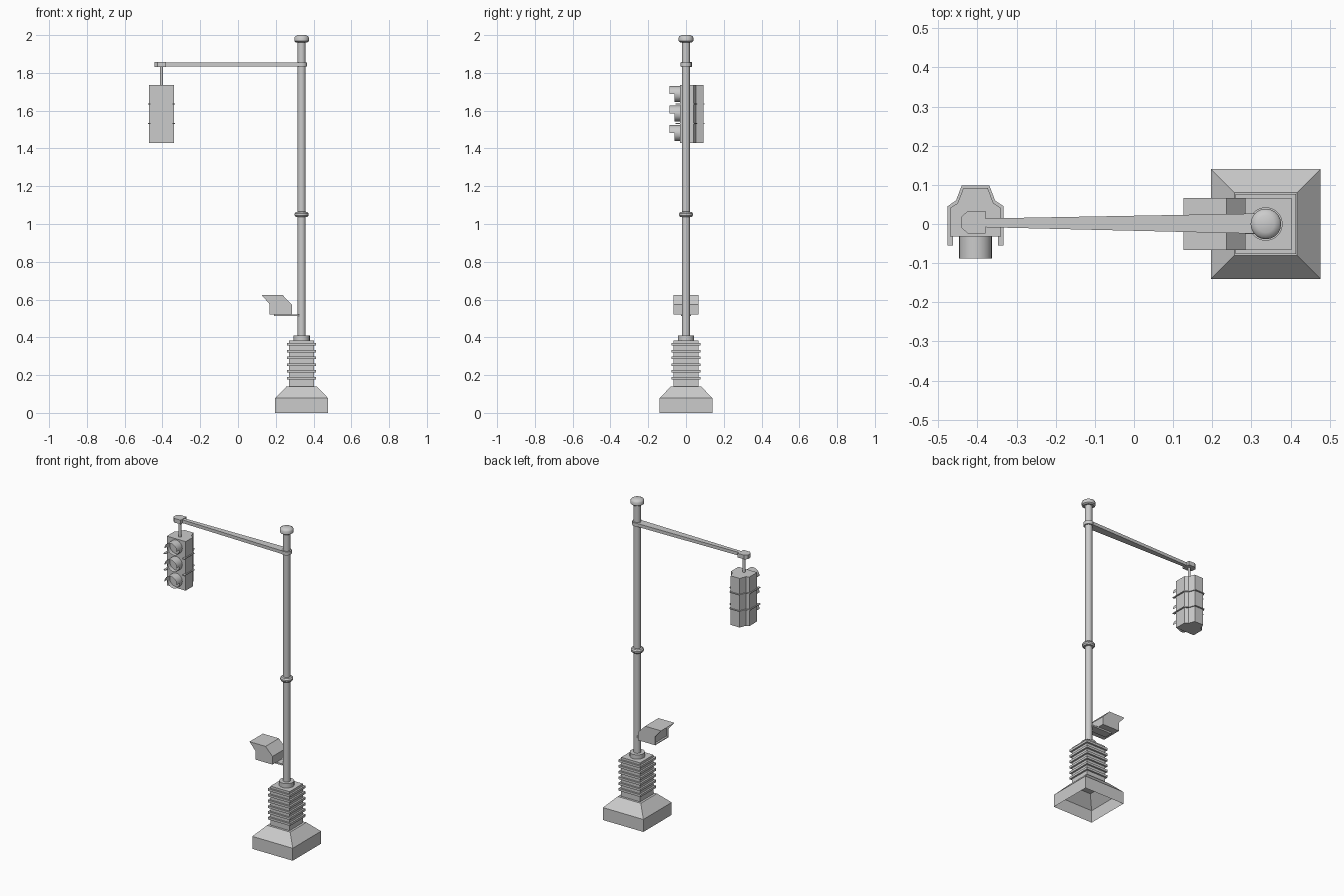
import bpy, bmesh, math

if "Cube" in bpy.data.objects:
    bpy.data.objects.remove(bpy.data.objects["Cube"])

PX, LX = 0.337, -0.405          # pole and lamp centre lines


def finish(name, bm, smooth=False):
    bmesh.ops.recalc_face_normals(bm, faces=bm.faces)
    me = bpy.data.meshes.new(name)
    bm.to_mesh(me)
    bm.free()
    ob = bpy.data.objects.new(name, me)
    bpy.context.collection.objects.link(ob)
    if smooth:
        bpy.ops.object.select_all(action='DESELECT')
        ob.select_set(True)
        bpy.context.view_layer.objects.active = ob
        bpy.ops.object.shade_smooth_by_angle(angle=math.radians(35))
    return ob


def lathe(name, profile, x, y=0, segs=20, square=False, bottom=True):
    """Revolve (radius, z) pairs; square=True gives four sides, radius = half width."""
    bm = bmesh.new()
    n, k, off = (4, math.sqrt(2), math.pi / 4) if square else (segs, 1, 0)
    rings = [[bm.verts.new((x + r * k * math.cos(off + i * math.tau / n),
                            y + r * k * math.sin(off + i * math.tau / n), z))
              for i in range(n)] for r, z in profile]
    for a, b in zip(rings, rings[1:]):
        for i in range(n):
            bm.faces.new((a[i], a[(i + 1) % n], b[(i + 1) % n], b[i]))
    bm.faces.new(rings[-1])
    if bottom:
        bm.faces.new(rings[0])
    return finish(name, bm, not square)


def prism(name, pts, lo, hi, axis='Z'):
    """Extrude an outline: (x, y) along Z or (x, z) along Y."""
    bm = bmesh.new()
    place = (lambda p, h: (p[0], p[1], h)) if axis == 'Z' else (lambda p, h: (p[0], h, p[1]))
    a = [bm.verts.new(place(p, lo)) for p in pts]
    b = [bm.verts.new(place(p, hi)) for p in pts]
    bm.faces.new(a)
    bm.faces.new(b)
    for i in range(len(pts)):
        j = (i + 1) % len(pts)
        bm.faces.new((a[i], a[j], b[j], b[i]))
    return finish(name, bm)


def mirrored(half, cx):
    """Complete a half outline (dx, y) around x = cx."""
    return [(cx - d, y) for d, y in half] + [(cx + d, y) for d, y in reversed(half)]


# Hollow plinth, open underneath
lathe("base_plinth", [(0.14, 0), (0.14, 0.078), (0.08, 0.14)], PX, square=True, bottom=False)

# Ribbed square column
ribs = [(0.066, 0.14)]
for i in range(6):
    z = 0.184 + i * 0.0358
    ribs += [(0.066, z - 0.007), (0.077, z - 0.007), (0.077, z + 0.007), (0.066, z + 0.007)]
lathe("ribbed_column", ribs + [(0.066, 0.384)], PX, square=True)

# Pole with its collars and cap
lathe("pole_foot", [(0.043, 0.384), (0.043, 0.411)], PX)
lathe("pole", [(0.021, 0.40), (0.021, 1.98)], PX)
lathe("pole_ring", [(0.021, 1.036), (0.031, 1.038), (0.037, 1.046), (0.037, 1.055),
                    (0.031, 1.063), (0.021, 1.065)], PX)
lathe("pole_cap", [(0.031, 1.962), (0.039, 1.968), (0.039, 1.986), (0.035, 1.993),
                   (0.022, 2.0)], PX)
lathe("arm_collar", [(0.029, 1.833), (0.029, 1.855)], PX)

# Tapered arm and its chamfered end block
prism("arm", [(-0.39, -0.008), (0.325, -0.025), (0.325, 0.027), (-0.39, 0.014)], 1.834, 1.854)
prism("arm_end", [(-0.38, -0.024), (-0.425, -0.024), (-0.441, -0.010), (-0.441, 0.019),
                  (-0.425, 0.033), (-0.38, 0.033)], 1.831, 1.857)
lathe("hanger_rod", [(0.008, 1.73), (0.008, 1.84)], LX, 0.005, segs=12)

# Signal housing and the wider plates between its sections
prism("signal_housing", mirrored([(0.065, -0.032), (0.065, 0.041), (0.046, 0.053),
                                  (0.031, 0.092)], LX), 1.43, 1.737)
for z in (1.533, 1.636):
    prism("section_plate", mirrored([(0.058, -0.030), (0.058, -0.055), (0.072, -0.055),
                                     (0.072, 0.045), (0.050, 0.060), (0.035, 0.099)], LX),
          z - 0.0025, z + 0.0025)

# Lenses with stepped visors: long upper half, short lower half
for z in (1.481, 1.585, 1.688):
    bm = bmesh.new()
    n, r = 24, 0.042
    for i in range(n):
        front = -0.088 if i < n // 2 else -0.062
        a, b = (math.tau * k / n for k in (i, i + 1))
        bm.faces.new([bm.verts.new((LX + r * math.cos(t), y, z + r * math.sin(t)))
                      for t, y in ((a, -0.031), (b, -0.031), (b, front), (a, front))])
    bmesh.ops.remove_doubles(bm, verts=bm.verts, dist=1e-5)
    bmesh.ops.recalc_face_normals(bm, faces=bm.faces)
    finish("visor", bm, True)
    prism("lens", [(LX + r * math.cos(math.tau * k / n), z + r * math.sin(math.tau * k / n))
                   for k in range(n)], -0.036, -0.031, 'Y')

# Crossing signal box: body, hood roof and hood cheeks
prism("crossing_box", [(0.18, 0.522), (0.285, 0.522), (0.285, 0.573), (0.237, 0.623),
                       (0.18, 0.623)], -0.066, 0.066, 'Y')
prism("hood_roof", [(0.126, 0.623), (0.18, 0.623), (0.18, 0.618), (0.1305, 0.618)],
      -0.066, 0.066, 'Y')
prism("box_sill", [(0.167, 0.522), (0.18, 0.522), (0.18, 0.527), (0.167, 0.527)],
      -0.066, 0.066, 'Y')
for lo in (-0.066, 0.062):
    prism("hood_cheek", [(0.167, 0.522), (0.18, 0.522), (0.18, 0.623), (0.126, 0.623),
                         (0.167, 0.576)], lo, lo + 0.004, 'Y')
prism("box_bracket", [(0.19, 0.512), (0.325, 0.512), (0.325, 0.522), (0.19, 0.522)],
      -0.026, 0.026, 'Y')
